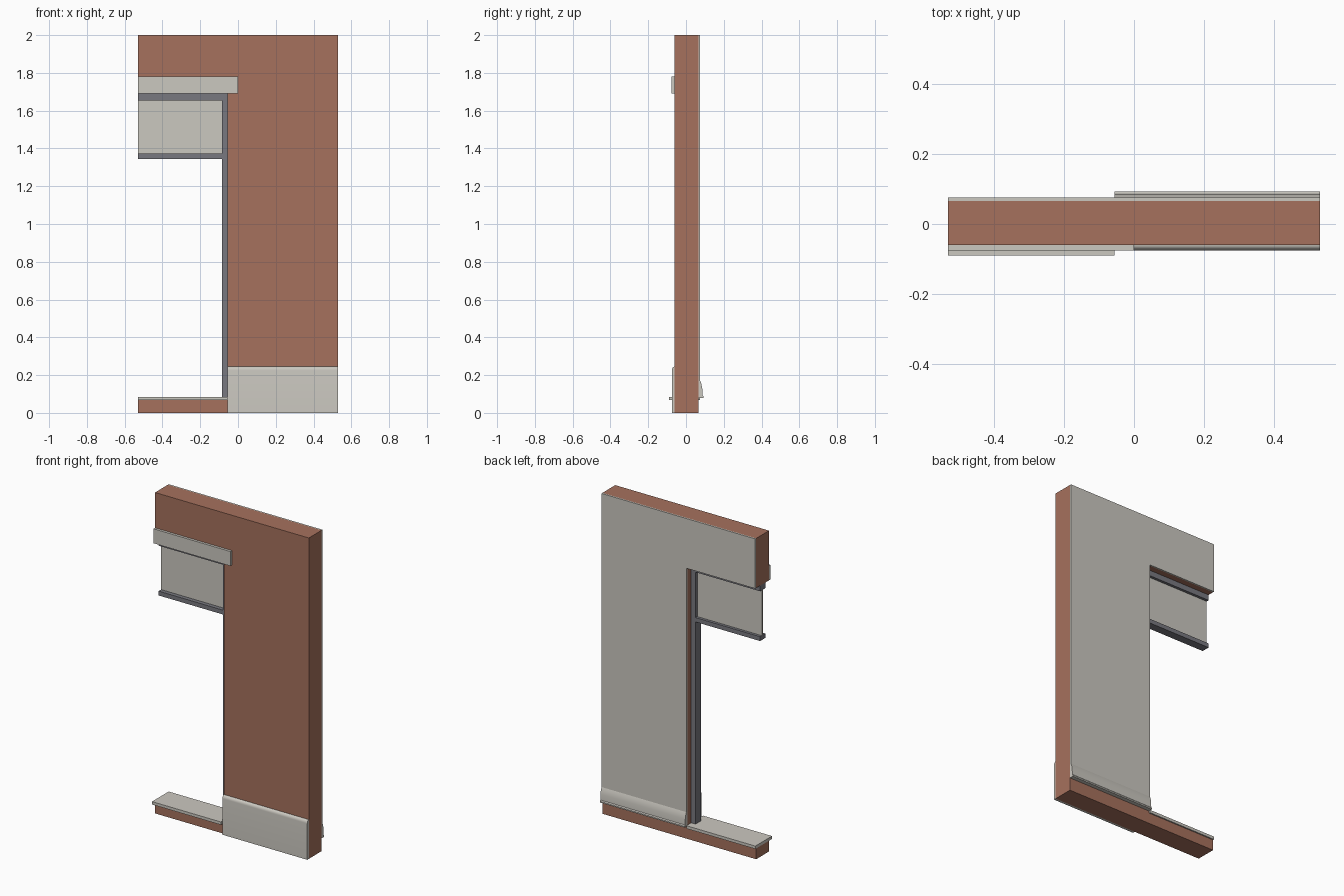
import bpy
import bmesh
import math

cube = bpy.data.objects.get("Cube")
if cube:
    bpy.data.objects.remove(cube, do_unlink=True)


def material(name, rgb):
    m = bpy.data.materials.new(name)
    m.use_nodes = True
    col = (*rgb, 1.0)
    m.diffuse_color = col
    m.node_tree.nodes["Principled BSDF"].inputs["Base Color"].default_value = col
    return m


brick = material("terracotta brick", (0.38, 0.165, 0.11))
plaster = material("pale plaster", (0.60, 0.58, 0.53))
metal = material("grey frame", (0.19, 0.19, 0.215))

# Main extents shared by the parts
END = 0.53             # half length of the wall
JAMB = -0.055          # side of the opening
HEAD = 1.69            # top of the opening
FRONT, BACK, SKIN = -0.06, 0.066, 0.075


def prism(name, points, place, a, b, mat, smooth=False):
    """Extrude a 2D outline from a to b; place maps (u, v, depth) to xyz."""
    bm = bmesh.new()
    rings = [[bm.verts.new(place(u, v, d)) for u, v in points] for d in (a, b)]
    bm.faces.new(rings[0])
    bm.faces.new(rings[1][::-1])
    n = len(points)
    for i in range(n):
        j = (i + 1) % n
        bm.faces.new((rings[0][i], rings[1][i], rings[1][j], rings[0][j]))
    bmesh.ops.recalc_face_normals(bm, faces=bm.faces)
    mesh = bpy.data.meshes.new(name)
    bm.to_mesh(mesh)
    bm.free()
    mesh.materials.append(mat)
    obj = bpy.data.objects.new(name, mesh)
    bpy.context.collection.objects.link(obj)
    if smooth:
        bpy.ops.object.select_all(action="DESELECT")
        obj.select_set(True)
        bpy.context.view_layer.objects.active = obj
        bpy.ops.object.shade_smooth_by_angle(angle=math.radians(35))
    return obj


def elevation(u, v, d):
    return (u, d, v)


def section(u, v, d):
    return (d, u, v)


def box(name, x, y, z, mat):
    outline = [(x[0], z[0]), (x[1], z[0]), (x[1], z[1]), (x[0], z[1])]
    return prism(name, outline, elevation, y[0], y[1], mat)


# Brick wall wrapped round the opening
prism("brick_wall",
      [(-END, 0), (END, 0), (END, 2), (-END, 2), (-END, HEAD),
       (JAMB, HEAD), (JAMB, 0.067), (-END, 0.067)],
      elevation, FRONT, BACK, brick)

# Plaster lining on the inside face
prism("inner_plaster",
      [(JAMB, 0.08), (END, 0.08), (END, 2), (-END, 2), (-END, HEAD), (JAMB, HEAD)],
      elevation, BACK, SKIN, plaster)

# Lintel band and sill
box("lintel", (-END, 0), (-0.076, FRONT), (HEAD, 1.78), plaster)
box("sill", (-END, JAMB), (-0.09, 0.074), (0.067, 0.085), plaster)

# Outer plinth with a rounded top
arc = [(FRONT - 0.015 * math.cos(t), 0.225 + 0.02 * math.sin(t))
       for t in (math.radians(15 * k) for k in range(7))]
prism("outer_plinth", [(FRONT, 0), (FRONT - 0.015, 0)] + arc,
      section, JAMB, END, plaster, smooth=True)

# Inner skirting with a tapering moulded top
prism("inner_skirting",
      [(SKIN, 0.08), (0.092, 0.08), (0.092, 0.088), (0.087, 0.094),
       (0.086, 0.13), (0.081, 0.155), (SKIN, 0.17)],
      section, JAMB, END, plaster, smooth=True)

# Frame jamb, head rail and middle rail
depth = (-0.025, 0.027)
inner = JAMB - 0.03
box("frame_jamb", (inner, JAMB), depth, (0.085, HEAD), metal)
for name, z in (("head_rail", (1.655, HEAD)), ("middle_rail", (1.345, 1.372))):
    box(name, (-END, inner), depth, z, metal)

# Panel between the rails
box("upper_panel", (-END, inner), (0.0, 0.01), (1.372, 1.655), plaster)
